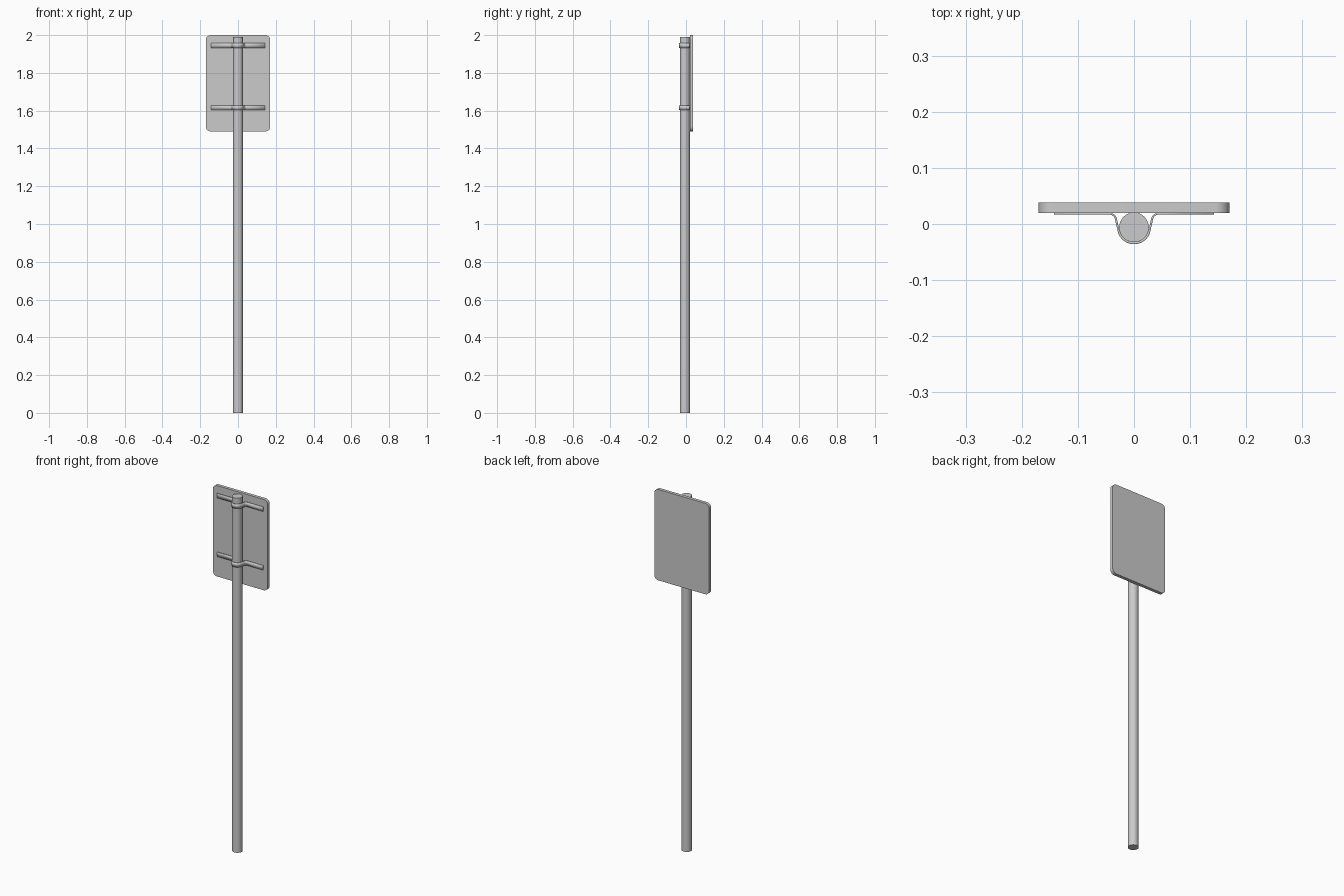
import bpy, bmesh
from math import sin, cos, pi, radians

if "Cube" in bpy.data.objects:
    bpy.data.objects.remove(bpy.data.objects["Cube"])

POLE_Y = -0.006
POLE_R = 0.0265


def finish(name, bm):
    bmesh.ops.recalc_face_normals(bm, faces=bm.faces)
    me = bpy.data.meshes.new(name)
    bm.to_mesh(me)
    bm.free()
    ob = bpy.data.objects.new(name, me)
    bpy.context.collection.objects.link(ob)
    bpy.ops.object.select_all(action='DESELECT')
    bpy.context.view_layer.objects.active = ob
    ob.select_set(True)
    bpy.ops.object.shade_smooth_by_angle(angle=radians(35))
    return ob


def prism(name, pts, offset):
    """Extrude a closed outline of 3D points along an offset."""
    bm = bmesh.new()
    face = bm.faces.new([bm.verts.new(p) for p in pts])
    ext = bmesh.ops.extrude_face_region(bm, geom=[face])
    bmesh.ops.translate(bm, vec=offset,
                        verts=[v for v in ext['geom'] if isinstance(v, bmesh.types.BMVert)])
    return finish(name, bm)


def arc(cx, cy, r, a0, a1, n):
    return [(cx + r * cos(radians(a0 + (a1 - a0) * i / n)),
             cy + r * sin(radians(a0 + (a1 - a0) * i / n))) for i in range(n + 1)]


# Round pole
prism("pole", [(x, y, 0) for x, y in arc(0, POLE_Y, POLE_R, 0, 348.75, 31)], (0, 0, 1.99))

# Sign plate with rounded corners
W, Z0, Z1, R = 0.17, 1.49, 2.0, 0.025
outline = []
for sx, z, a in ((1, Z1 - R, 0), (-1, Z1 - R, 90), (-1, Z0 + R, 180), (1, Z0 + R, 270)):
    outline += arc(sx * (W - R), z, R, a, a + 90, 8)
prism("sign_plate", [(x, 0.020, z) for x, z in outline], (0, 0.018, 0))

# Clamp straps: flat wings flaring into a loop round the pole
T = 0.0035
half = [(0.143, 0.0185)] + arc(0.044, 0.0065, 0.012, 90, 170, 6)
half += arc(0, POLE_Y, POLE_R + T / 2, -8, -90, 12)
path = half + [(-x, y) for x, y in reversed(half[:-1])]


def strap(name, z, h=0.025):
    bm = bmesh.new()
    low = [bm.verts.new((x, y, z - h / 2)) for x, y in path]
    top = [bm.verts.new((x, y, z + h / 2)) for x, y in path]
    for i in range(len(path) - 1):
        bm.faces.new((low[i], low[i + 1], top[i + 1], top[i]))
    ob = finish(name, bm)
    mod = ob.modifiers.new("thickness", 'SOLIDIFY')
    mod.thickness = T
    mod.offset = 0
    mod.use_even_offset = True


strap("upper_clamp", 1.945)
strap("lower_clamp", 1.616)
